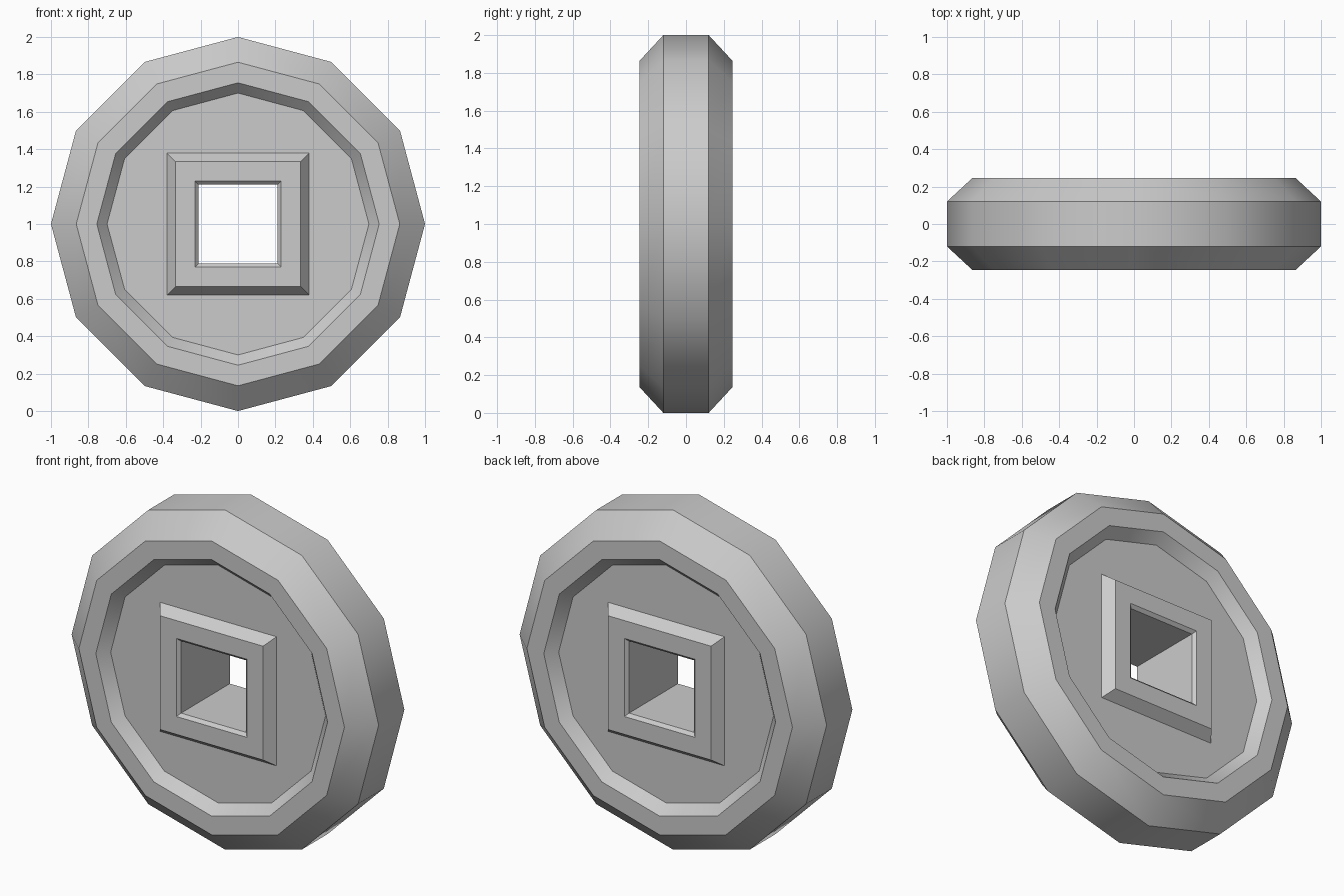
import bpy, bmesh
from math import cos, sin, radians, sqrt

if "Cube" in bpy.data.objects:
    bpy.data.objects.remove(bpy.data.objects["Cube"])

bm = bmesh.new()

def loop(count, radius, y, start=0):
    # Ring of points in the upright plane, centred at z = 1
    pts = []
    for i in range(count):
        a = radians(start + 360 * i / count)
        pts.append(bm.verts.new((radius * cos(a), y, 1 + radius * sin(a))))
    return pts

def skin(loops):
    for a, b in zip(loops, loops[1:]):
        n = len(a)
        for i in range(n):
            j = (i + 1) % n
            bm.faces.new((a[i], a[j], b[j], b[i]))

# Half profiles: (size, distance from the middle plane)
RIM = [(0.70, 0.185), (0.755, 0.245), (0.865, 0.245), (1.0, 0.12)]
COLLAR = [(0.38, 0.185), (0.335, 0.245), (0.23, 0.245), (0.212, 0.227)]

def mirrored(profile):
    return [(r, -y) for r, y in profile] + [(r, y) for r, y in reversed(profile)]

# Twelve-sided rim, and raised square collar with the through hole
rim = [loop(12, r, y) for r, y in mirrored(RIM)]
collar = [loop(4, r * sqrt(2), y, 45) for r, y in mirrored(COLLAR)]
skin(rim)
skin(collar)

# Recessed floor joining rim and collar on both sides
for outer, inner in ((rim[0], collar[0]), (rim[-1], collar[-1])):
    for k in range(4):
        c, d = inner[k], inner[(k + 1) % 4]
        v = [outer[(3 * k + i) % 12] for i in range(1, 5)]
        bm.faces.new((c, v[0], v[1]))
        bm.faces.new((c, v[1], v[2], v[3], d))

bmesh.ops.recalc_face_normals(bm, faces=bm.faces[:])
mesh = bpy.data.meshes.new("square_holed_disc")
bm.to_mesh(mesh)
bm.free()
disc = bpy.data.objects.new("square_holed_disc", mesh)
bpy.context.collection.objects.link(disc)
bpy.context.view_layer.objects.active = disc
disc.select_set(True)
bpy.ops.object.shade_smooth_by_angle(angle=radians(35))
